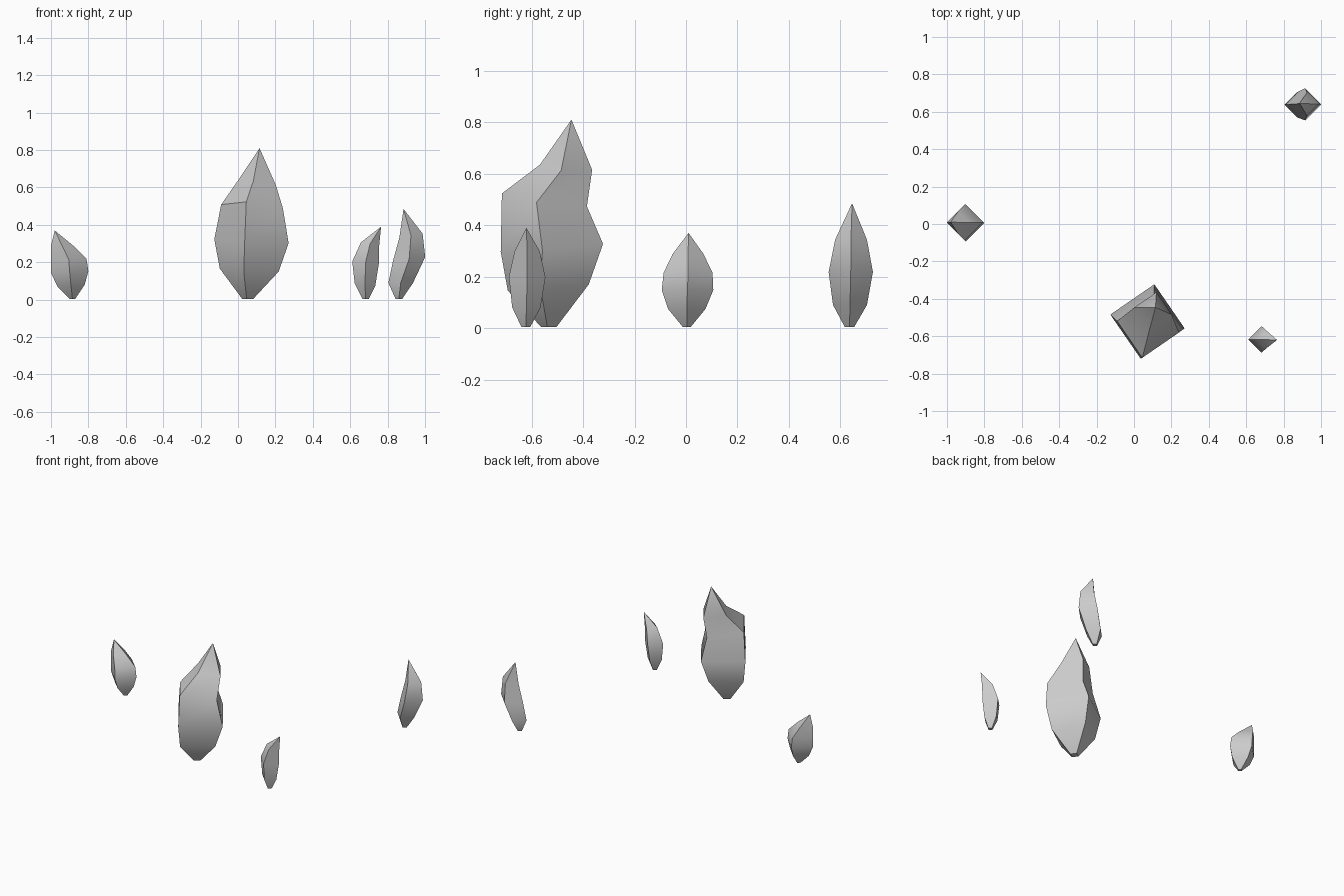
import bpy, bmesh, math


def flame(name, rings, apex, turn=0):
    """Four-sided flame lofted through diamond rings.
    ring = (z, centre x, centre y, radius, tilt along x, tilt along y)"""
    bm = bmesh.new()
    loops = []
    for z, cx, cy, r, tx, ty in rings:
        loop = []
        for i in range(4):
            a = i * math.pi / 2
            u, v = math.cos(a), math.sin(a)
            b = a + math.radians(turn)
            loop.append(bm.verts.new((cx + r * math.cos(b), cy + r * math.sin(b),
                                      z + u * tx + v * ty)))
        loops.append(loop)
    tip = bm.verts.new(apex)
    bm.faces.new(loops[0][::-1])
    for lo, hi in zip(loops, loops[1:]):
        for i in range(4):
            j = (i + 1) % 4
            bm.faces.new((lo[i], lo[j], hi[j], hi[i]))
    for i in range(4):
        bm.faces.new((loops[-1][i], loops[-1][(i + 1) % 4], tip))
    bmesh.ops.recalc_face_normals(bm, faces=bm.faces)
    mesh = bpy.data.meshes.new(name)
    bm.to_mesh(mesh)
    bm.free()
    ob = bpy.data.objects.new(name, mesh)
    bpy.context.collection.objects.link(ob)
    # smooth up the height, sharp at the four corners
    bpy.ops.object.select_all(action='DESELECT')
    ob.select_set(True)
    bpy.context.view_layer.objects.active = ob
    bpy.ops.object.shade_smooth_by_angle(angle=math.radians(40))


# Large central flame
flame("large_flame", [
    (0.004, 0.052, -0.533, 0.030, 0, 0),
    (0.158, 0.060, -0.535, 0.160, -0.008, 0.012),
    (0.312, 0.072, -0.521, 0.202, -0.010, 0.015),
    (0.498, 0.075, -0.550, 0.168, -0.010, -0.025),
    (0.625, 0.101, -0.466, 0.103, -0.012, -0.010),
], (0.115, -0.445, 0.81), turn=-10.5)

# Left small flame
flame("left_flame", [
    (0.004, -0.885, 0.003, 0.015, 0, 0),
    (0.075, -0.893, 0.003, 0.073, 0.004, 0),
    (0.148, -0.900, 0.006, 0.100, 0.004, 0),
    (0.215, -0.905, 0.008, 0.095, 0.004, 0),
    (0.288, -0.940, 0.008, 0.060, 0, 0),
], (-0.98, 0.01, 0.37))

# Front right small flame
flame("front_right_flame", [
    (0.004, 0.682, -0.622, 0.017, 0, 0),
    (0.080, 0.679, -0.620, 0.055, -0.006, 0),
    (0.198, 0.682, -0.617, 0.071, -0.006, 0),
    (0.298, 0.706, -0.617, 0.049, -0.008, 0),
], (0.765, -0.62, 0.39))

# Back right small flame
flame("back_right_flame", [
    (0.004, 0.860, 0.635, 0.018, 0, 0),
    (0.090, 0.870, 0.637, 0.066, 0, 0),
    (0.218, 0.915, 0.640, 0.086, 0.010, 0),
    (0.343, 0.925, 0.641, 0.062, 0.010, 0),
], (0.885, 0.645, 0.485))
